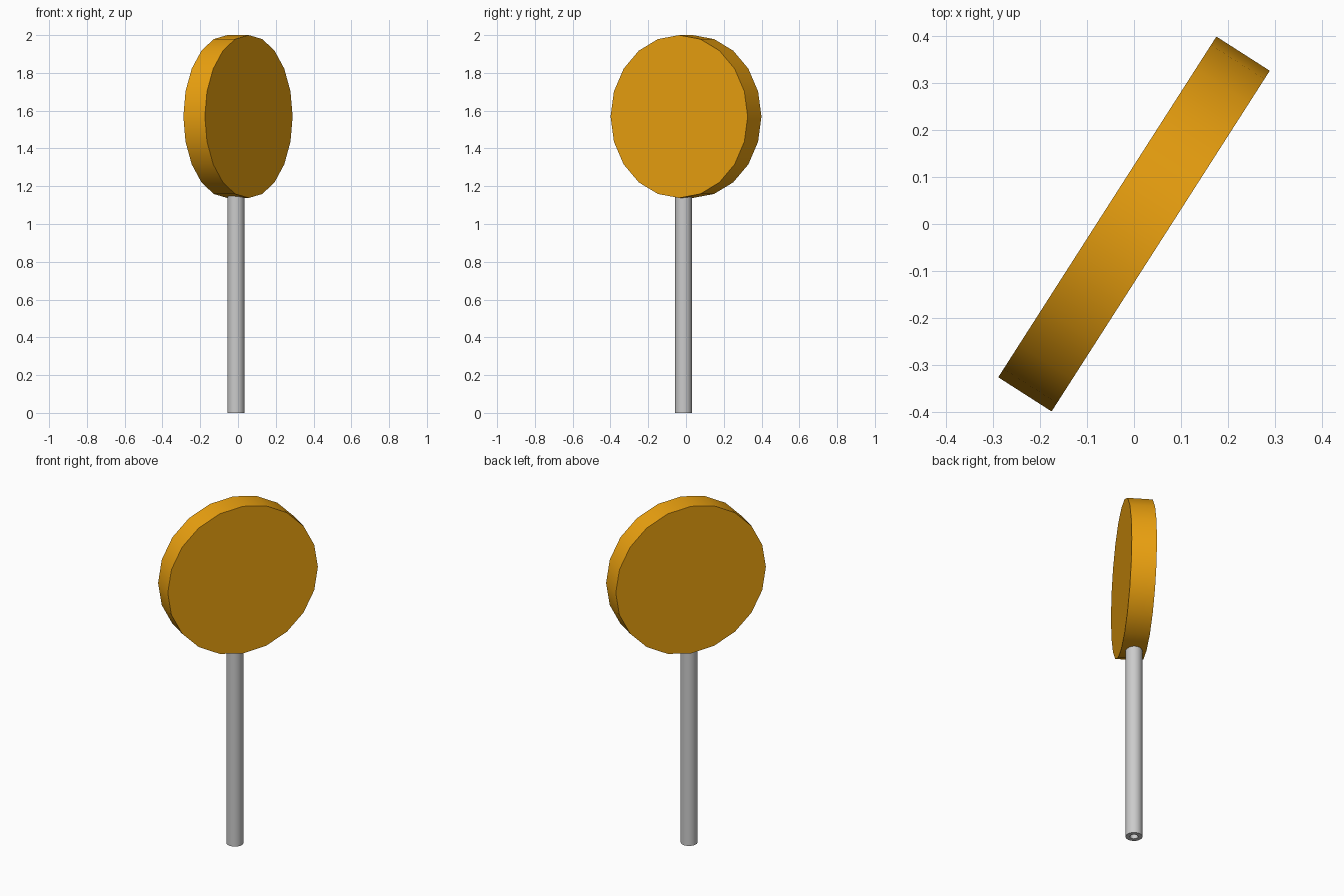
import bpy
import bmesh
from math import atan2, pi, radians
from mathutils import Matrix

if "Cube" in bpy.data.objects:
    bpy.data.objects.remove(bpy.data.objects["Cube"])


def add_object(name, bm):
    mesh = bpy.data.meshes.new(name)
    bm.to_mesh(mesh)
    bm.free()
    obj = bpy.data.objects.new(name, mesh)
    bpy.context.collection.objects.link(obj)
    bpy.ops.object.select_all(action='DESELECT')
    obj.select_set(True)
    bpy.context.view_layer.objects.active = obj
    bpy.ops.object.shade_smooth_by_angle(angle=radians(30))
    return obj


# Sign disc: 20-sided, standing on edge and turned about the pole
bm = bmesh.new()
facing = Matrix.Rotation(atan2(-0.073, 0.114), 4, 'Z')
upright = Matrix.Rotation(pi / 2, 4, 'Y')
bmesh.ops.create_cone(bm, cap_ends=True, segments=20, radius1=0.431,
                      radius2=0.431, depth=0.135,
                      matrix=Matrix.Translation((0, 0, 1.569)) @ facing @ upright)
disc = add_object("sign_disc", bm)
mat = bpy.data.materials.new("amber")
mat.diffuse_color = (0.84, 0.36, 0.005, 1)
mat.use_nodes = True
mat.node_tree.nodes["Principled BSDF"].inputs["Base Color"].default_value = mat.diffuse_color
disc.data.materials.append(mat)

# Pole: hollow tube spun from a rectangular wall section
bm = bmesh.new()
section = [(0.022, 0), (0.045, 0), (0.045, 1.15), (0.022, 1.15)]
verts = [bm.verts.new((r, 0, z)) for r, z in section]
edges = [bm.edges.new((verts[i], verts[(i + 1) % 4])) for i in range(4)]
bmesh.ops.spin(bm, geom=verts + edges, cent=(0, 0, 0), axis=(0, 0, 1),
               angle=2 * pi, steps=20, use_merge=True)
bmesh.ops.remove_doubles(bm, verts=bm.verts, dist=0.0001)
bmesh.ops.recalc_face_normals(bm, faces=bm.faces)
pole = add_object("pole", bm)
pole.location = (-0.011, -0.013, 0)
